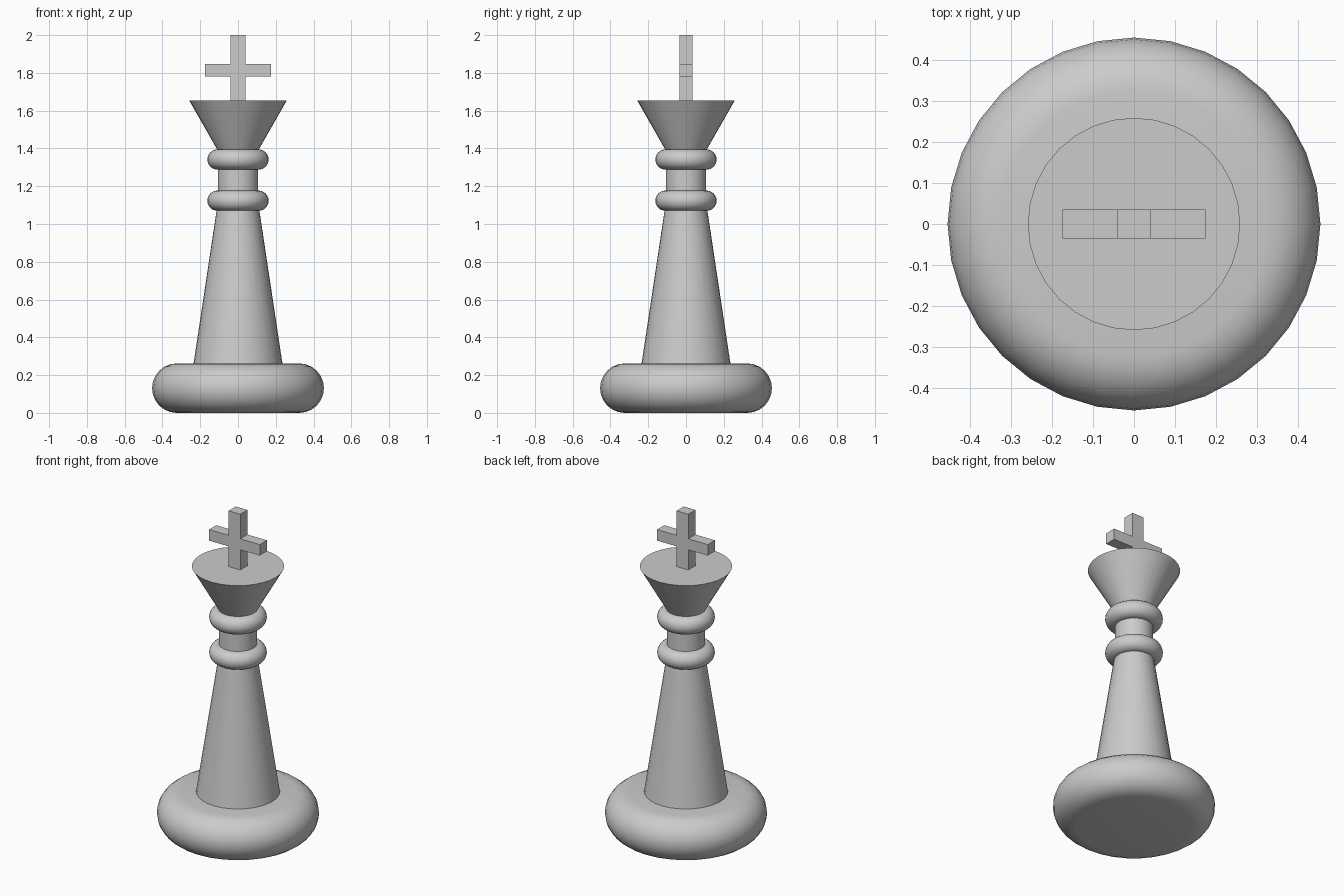
import bpy
import bmesh
import math

cube = bpy.data.objects.get("Cube")
if cube:
    bpy.data.objects.remove(cube, do_unlink=True)

SIDES = 32

grey = bpy.data.materials.new("plain_grey")
grey.use_nodes = True
colour = (0.6, 0.6, 0.6, 1)
grey.diffuse_color = colour
grey.node_tree.nodes["Principled BSDF"].inputs["Base Color"].default_value = colour


def finish(name, bm):
    """Turn a bmesh into a named object with sharp edges kept."""
    bmesh.ops.recalc_face_normals(bm, faces=bm.faces)
    mesh = bpy.data.meshes.new(name)
    bm.to_mesh(mesh)
    bm.free()
    mesh.materials.append(grey)
    obj = bpy.data.objects.new(name, mesh)
    bpy.context.collection.objects.link(obj)
    bpy.ops.object.select_all(action="DESELECT")
    obj.select_set(True)
    bpy.context.view_layer.objects.active = obj
    bpy.ops.object.shade_smooth_by_angle(angle=math.radians(35))
    return obj


def turned(name, profile):
    """Stack rings of (radius, height) and close both ends."""
    bm = bmesh.new()
    rings = []
    for r, z in profile:
        angles = [math.tau * i / SIDES for i in range(SIDES)]
        rings.append([bm.verts.new((r * math.sin(a), r * math.cos(a), z)) for a in angles])
    for low, high in zip(rings, rings[1:]):
        for i in range(SIDES):
            j = (i + 1) % SIDES
            bm.faces.new((low[i], low[j], high[j], high[i]))
    bm.faces.new(rings[0])
    bm.faces.new(rings[-1])
    return finish(name, bm)


def rounded_disc(name, radius, bottom, top, steps=12):
    """Disc whose rim is a half circle."""
    tube = (top - bottom) / 2
    angles = [math.pi * (i / steps - 0.5) for i in range(steps + 1)]
    return turned(name, [(radius - tube + tube * math.cos(a),
                          bottom + tube + tube * math.sin(a)) for a in angles])


# Turned body, bottom to top
rounded_disc("base", 0.455, 0, 0.262)
turned("tapered_body", [(0.237, 0.25), (0.109, 1.1)])
rounded_disc("lower_collar", 0.162, 1.07, 1.177)
turned("neck", [(0.107, 1.15), (0.107, 1.31)])
rounded_disc("upper_collar", 0.162, 1.288, 1.395)
turned("crown", [(0.102, 1.38), (0.259, 1.655)])

# Cross: half outline mirrored in x, then extruded in depth
half = [(0.04, 1.65), (0.04, 1.78), (0.174, 1.78), (0.174, 1.848), (0.04, 1.848), (0.04, 2)]
outline = half + [(-x, z) for x, z in reversed(half)]
bm = bmesh.new()
face = bm.faces.new([bm.verts.new((x, -0.035, z)) for x, z in outline])
extruded = bmesh.ops.extrude_face_region(bm, geom=[face])["geom"]
bmesh.ops.translate(bm, vec=(0, 0.07, 0),
                    verts=[v for v in extruded if isinstance(v, bmesh.types.BMVert)])
finish("cross", bm)
